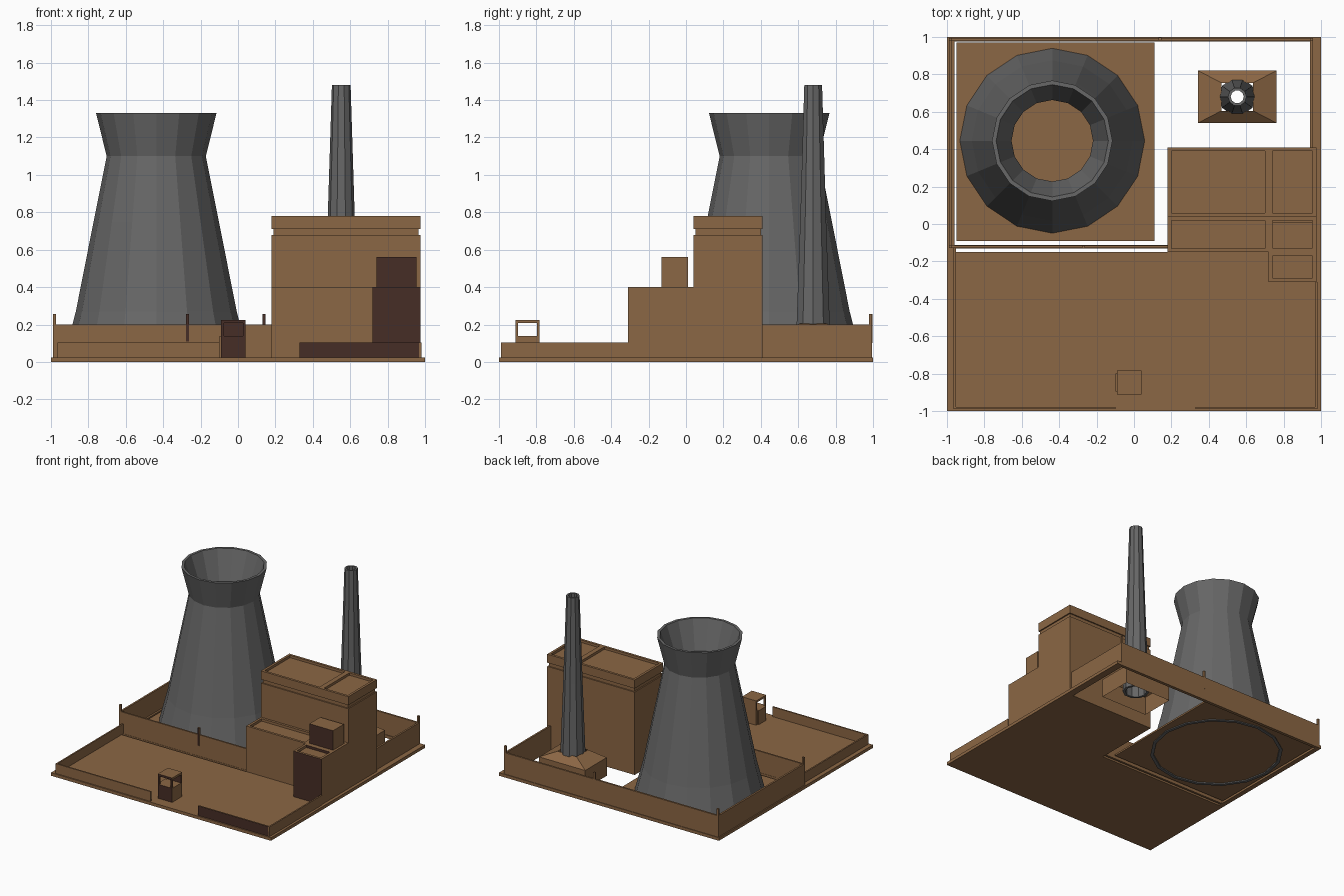
import bpy, bmesh, math

if "Cube" in bpy.data.objects:
    bpy.data.objects.remove(bpy.data.objects["Cube"])

def material(name, rgb):
    m = bpy.data.materials.new(name)
    m.diffuse_color = (*rgb, 1)
    m.use_nodes = True
    m.node_tree.nodes["Principled BSDF"].inputs["Base Color"].default_value = m.diffuse_color
    return m

BROWN = material("brown_wall", (0.26, 0.135, 0.058))
DARK = material("dark_brown_front", (0.062, 0.027, 0.019))
GREY = material("concrete_grey", (0.135, 0.135, 0.135))


def finish(name, bm, mats):
    me = bpy.data.meshes.new(name)
    bm.to_mesh(me)
    bm.free()
    for m in mats:
        me.materials.append(m)
    ob = bpy.data.objects.new(name, me)
    bpy.context.collection.objects.link(ob)
    return ob


def boxes(name, parts, dark_front=False):
    """Boxes given as (x0, x1, y0, y1, z0, z1); front faces may be dark."""
    bm = bmesh.new()
    for x0, x1, y0, y1, z0, z1 in parts:
        vs = bmesh.ops.create_cube(bm, size=1)["verts"]
        for v in vs:
            v.co.x = x1 if v.co.x > 0 else x0
            v.co.y = y1 if v.co.y > 0 else y0
            v.co.z = z1 if v.co.z > 0 else z0
    bm.normal_update()
    if dark_front:
        for f in bm.faces:
            if f.normal.y < -0.9:
                f.material_index = 1
    return finish(name, bm, [BROWN, DARK])


def block(x0, x1, y0, y1, z0, z1, dividers=(), rim=0.02, depth=0.02):
    """Solid block with a raised rim round the roof and optional dividers in x."""
    zl = z1 - depth
    out = [(x0, x1, y0, y1, z0, zl),
           (x0, x1, y0, y0 + rim, zl, z1), (x0, x1, y1 - rim, y1, zl, z1),
           (x0, x0 + rim, y0 + rim, y1 - rim, zl, z1),
           (x1 - rim, x1, y0 + rim, y1 - rim, zl, z1)]
    out += [(d - rim, d + rim, y0 + rim, y1 - rim, zl, z1) for d in dividers]
    return out


def lathe(name, cx, cy, sides, profile, mat):
    """Closed (radius, z) loop turned about a vertical axis, with flat sides."""
    bm = bmesh.new()
    rings = [[bm.verts.new((cx + r * math.cos(2 * math.pi * i / sides),
                            cy + r * math.sin(2 * math.pi * i / sides), z))
              for i in range(sides)] for r, z in profile]
    for a, b in zip(rings, rings[1:] + rings[:1]):
        for i in range(sides):
            j = (i + 1) % sides
            bm.faces.new((a[i], a[j], b[j], b[i]))
    bmesh.ops.recalc_face_normals(bm, faces=bm.faces)
    return finish(name, bm, [mat])


# Ground pieces; the rear right plot has no floor
boxes("front_yard", [(-1, 1, -1, -0.15, 0, 0.025)])
boxes("tower_pad", [(-0.95, 0.11, -0.09, 0.97, 0.008, 0.022)])
boxes("border_kerb", [(-1, -0.96, -0.15, 1, 0, 0.025), (-0.96, 1, 0.975, 1, 0, 0.025),
                      (0.945, 1, -0.15, 0.975, 0, 0.025),
                      (-0.96, 0.18, -0.13, -0.113, 0, 0.025)])

# Boundary walls
boxes("high_wall", [(-0.99, -0.975, -0.128, 0.995, 0, 0.2),
                    (-0.975, 0.957, 0.98, 0.995, 0, 0.2),
                    (0.942, 0.957, 0.41, 0.98, 0, 0.2),
                    (-0.975, 0.18, -0.128, -0.115, 0, 0.2)])
boxes("low_yard_wall", [(-0.96, -0.1, -0.99, -0.978, 0.02, 0.105),
                        (-0.965, -0.953, -0.99, -0.128, 0.02, 0.105),
                        (0.968, 0.98, -0.99, -0.31, 0.02, 0.105)])
boxes("low_front_wall_right", [(0.33, 0.97, -0.99, -0.978, 0.025, 0.105)], True)

# Thin posts along the walls
boxes("wall_posts", [(x - 0.008, x + 0.008, y - 0.008, y + 0.008, z, 0.255)
                     for x, y, z in [(-0.27, -0.122, 0.11), (0.14, 0.988, 0.1)]], True)
boxes("corner_posts", [(x - 0.008, x + 0.008, y - 0.008, y + 0.008, 0.1, 0.255)
                       for x, y in [(-0.982, -0.12), (-0.982, 0.987), (0.949, 0.987)]])

# Stepped main building
boxes("main_hall", [(0.18, 0.975, 0.04, 0.41, 0, 0.68),
                    (0.19, 0.965, 0.05, 0.40, 0.68, 0.71)]
      + block(0.18, 0.975, 0.04, 0.41, 0.71, 0.78, [0.72]))
boxes("middle_block", block(0.18, 0.975, -0.15, 0.04, 0, 0.4, [0.72]))
boxes("front_annex", block(0.72, 0.975, -0.31, -0.15, 0, 0.4), True)
boxes("roof_room", [(0.74, 0.955, -0.13, 0.01, 0.38, 0.56)], True)

# Guard booth, open at the front and both sides above the sill
X0, X1, Y0, Y1, T = -0.09, 0.04, -0.912, -0.782, 0.014
boxes("guard_booth", [(X0, X1, Y0, Y1, 0.02, 0.14), (X0, X1, Y0, Y1, 0.208, 0.225),
                      (X0, X1, Y1 - T, Y1, 0.14, 0.208)]
      + [(x, x + T, Y0, Y0 + T, 0.14, 0.208) for x in (X0, X1 - T)], True)
boxes("booth_shelf", [(-0.1, -0.09, -0.895, -0.8, 0.025, 0.14)])

# Cooling tower: outer skin up, inner skin down
lathe("cooling_tower", -0.437, 0.445, 16,
      [(0.5, 0), (0.43, 0.27), (0.335, 0.75), (0.265, 1.1), (0.322, 1.33),
       (0.30, 1.33), (0.218, 1.1), (0.30, 0.75), (0.40, 0.27), (0.475, 0)], GREY)

# Chimney tube
lathe("chimney", 0.552, 0.68, 10,
      [(0.1, 0.06), (0.093, 0.2), (0.072, 0.78), (0.05, 1.48),
       (0.035, 1.48), (0.055, 0.78), (0.08, 0.06)], GREY)

# Chimney base: hollow box with a sloping roof
bm = bmesh.new()
rings = []
for hx, hy, z in [(0.21, 0.14, 0), (0.21, 0.14, 0.15), (0.085, 0.075, 0.205)]:
    rings.append([bm.verts.new((0.552 + sx * hx, 0.68 + sy * hy, z))
                  for sx, sy in [(-1, -1), (1, -1), (1, 1), (-1, 1)]])
for a, b in zip(rings, rings[1:]):
    for i in range(4):
        j = (i + 1) % 4
        bm.faces.new((a[i], a[j], b[j], b[i]))
finish("chimney_base", bm, [BROWN])
